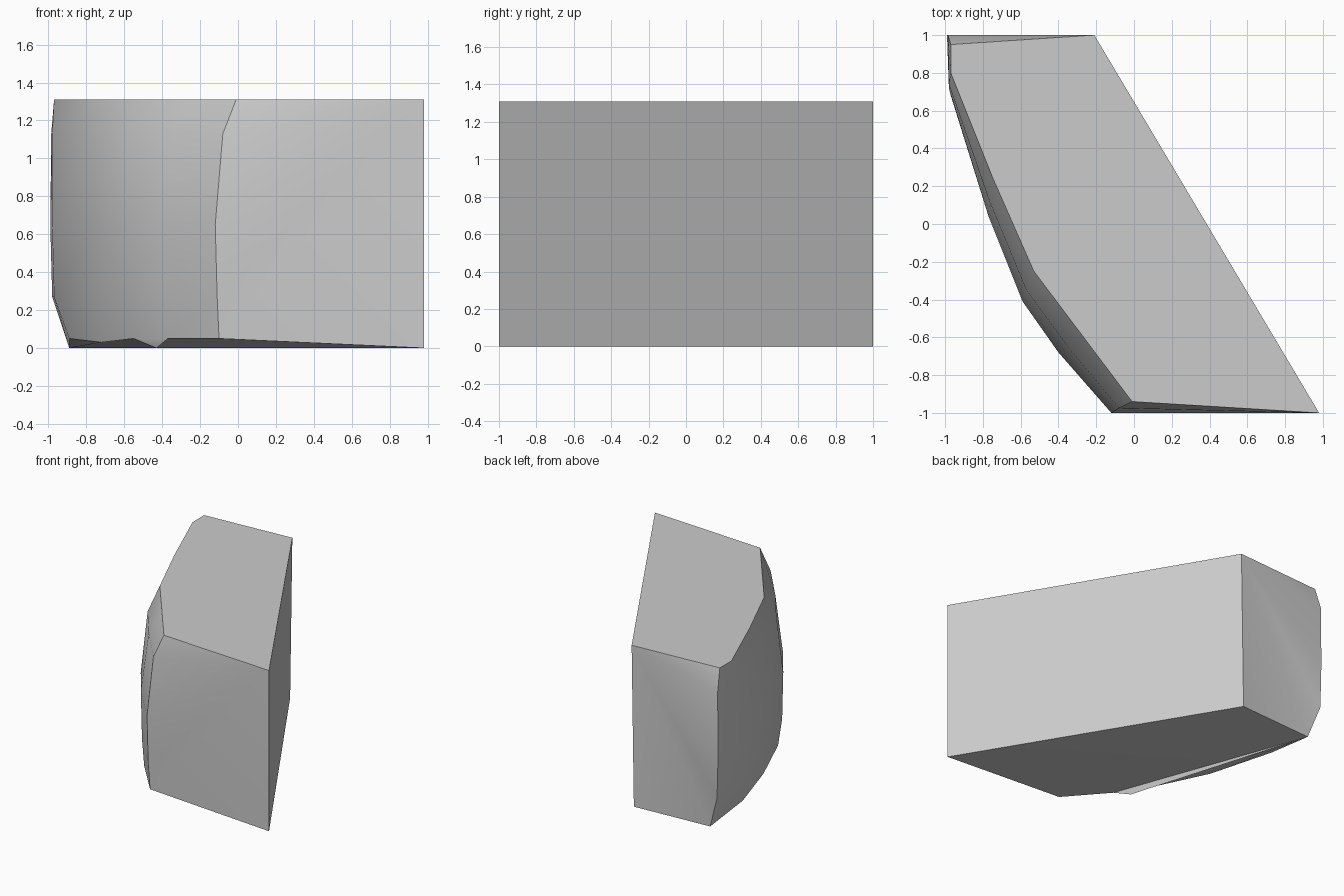
import bpy
import bmesh
import math

cube = bpy.data.objects.get("Cube")
if cube:
    bpy.data.objects.remove(cube, do_unlink=True)

# One plain grey for the whole block
grey = bpy.data.materials.new("light_grey")
grey.use_nodes = True
colour = (0.6, 0.6, 0.6, 1.0)
grey.diffuse_color = colour
grey.node_tree.nodes["Principled BSDF"].inputs["Base Color"].default_value = colour

TOP = 1.31

# Outlines of the rounded wall, from the front corner to the back corner
rim = [(-0.01, -0.94), (-0.27, -0.595), (-0.53, -0.25),
       (-0.75, 0.25), (-0.97, 0.80), (-0.97, 0.95)]
shoulder = [(-0.08, -0.975), (-0.35, -0.65), (-0.57, -0.35),
            (-0.765, 0.12), (-0.98, 0.74), (-0.985, 1.0)]
belly = [(-0.12, -1.0), (-0.40, -0.68), (-0.59, -0.41),
         (-0.77, 0.04), (-0.98, 0.72), (-0.99, 1.0)]
foot = [(-0.11, -1.0), (-0.39, -0.68), (-0.58, -0.41),
        (-0.76, 0.04), (-0.97, 0.68), (-0.98, 1.0)]
base = [(-0.10, -0.99, 0.05), (-0.37, -0.68, 0.05), (-0.55, -0.40, 0.05),
        (-0.72, 0.03, 0.03), (-0.89, 0.54, 0.05), (-0.89, 0.96, 0.0)]

bm = bmesh.new()


def row(outline, z):
    return [bm.verts.new((x, y, z)) for x, y in outline]


def fan(apex, verts):
    for a, b in zip(verts, verts[1:]):
        bm.faces.new((apex, a, b))


# Rounded wall made of stacked rows
rows = [row(rim, TOP), row(shoulder, 1.13), row(belly, 0.65), row(foot, 0.27),
        [bm.verts.new(p) for p in base]]
for upper, lower in zip(rows, rows[1:]):
    for i in range(len(upper) - 1):
        bm.faces.new((upper[i], lower[i], lower[i + 1], upper[i + 1]))

# Flat slanted side
front_top = bm.verts.new((0.98, -1.0, TOP))
front_low = bm.verts.new((0.98, -1.0, 0.0))
back_top = bm.verts.new((-0.21, 1.0, TOP))
back_low = bm.verts.new((-0.23, 1.0, 0.0))
bm.faces.new((front_top, front_low, back_low, back_top))

# Top, front and back faces
bm.faces.new([front_top, back_top] + rows[0][::-1])
fan(front_top, [r[0] for r in rows] + [front_low])
fan(back_top, [r[-1] for r in rows] + [back_low])

# Underside with a shallow ridge running to the back corner
low = rows[-1]
ridge = bm.verts.new((-0.43, -0.55, 0.0))
fan(front_low, [low[0], low[1], low[5], back_low])
bm.faces.new((low[1], ridge, low[5]))
bm.faces.new((low[1], ridge, low[2]))
fan(low[5], [ridge, low[2], low[3], low[4]])

bmesh.ops.recalc_face_normals(bm, faces=bm.faces[:])
mesh = bpy.data.meshes.new("stone_block")
bm.to_mesh(mesh)
bm.free()
mesh.materials.append(grey)

block = bpy.data.objects.new("stone_block", mesh)
bpy.context.collection.objects.link(block)
bpy.ops.object.select_all(action='DESELECT')
block.select_set(True)
bpy.context.view_layer.objects.active = block
bpy.ops.object.shade_smooth_by_angle(angle=math.radians(30))
